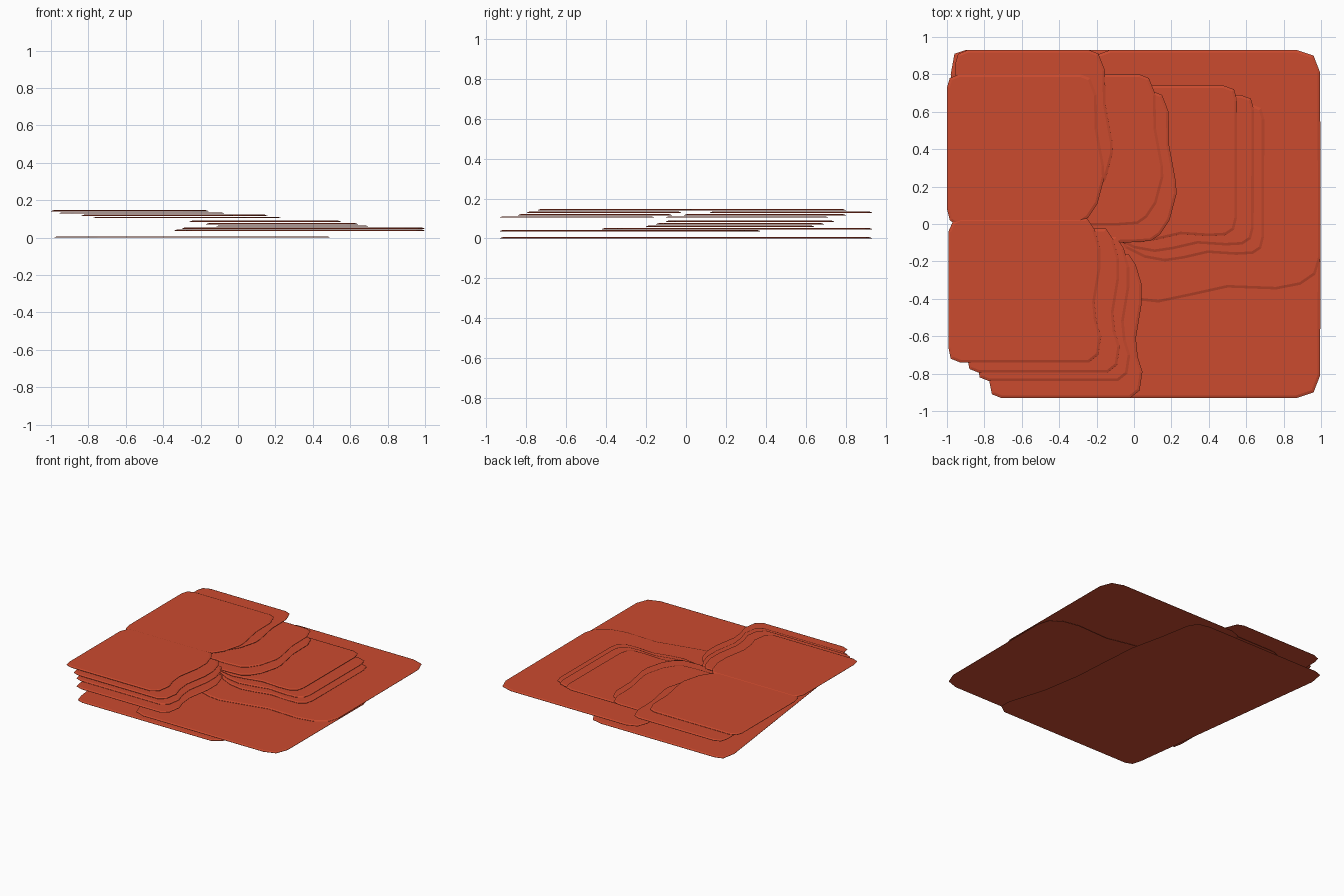
import bpy, bmesh

THICK, RIM = 0.007, 0.014

paint = bpy.data.materials.new("burnt orange")
paint.diffuse_color = (0.60, 0.070, 0.028, 1)


def sheet(name, outline, z, dx=0.0, dy=0.0, flip=None):
    """Thin plate with a soft sloping rim; flip=c mirrors y to c - y."""
    pts = [(x + dx, y + dy) for x, y in outline]
    if flip is not None:
        pts = [(x, flip - y) for x, y in pts]
    bm = bmesh.new()
    base = bm.faces.new([bm.verts.new((x, y, z)) for x, y in pts])
    base.normal_update()
    if base.normal.z > 0:
        base.normal_flip()
    low = list(base.verts)
    # raise a short wall, then an inset top at full thickness
    ret = bmesh.ops.extrude_face_region(bm, geom=[base], use_keep_orig=True)
    top = [g for g in ret["geom"] if isinstance(g, bmesh.types.BMFace)][0]
    for v in top.verts:
        v.co.z = z + THICK * 0.3
    bmesh.ops.recalc_face_normals(bm, faces=bm.faces[:])
    bmesh.ops.inset_region(bm, faces=[top], thickness=RIM, use_even_offset=True)
    for v in top.verts:
        v.co.z = z + THICK
    bmesh.ops.recalc_face_normals(bm, faces=bm.faces[:])
    me = bpy.data.meshes.new(name)
    bm.to_mesh(me)
    bm.free()
    me.materials.append(paint)
    ob = bpy.data.objects.new(name, me)
    bpy.context.collection.objects.link(ob)
    return ob


# slanted base sheet
base = [(-0.90, 0.93), (0.08, 0.93), (0.17, 0.91), (0.21, 0.84), (0.25, 0.62),
        (0.31, 0.35), (0.33, 0.1), (0.35, -0.2), (0.40, -0.5), (0.49, -0.80),
        (0.49, -0.88), (0.42, -0.93), (-0.70, -0.93), (-0.75, -0.91),
        (-0.77, -0.84), (-0.98, 0.80), (-0.96, 0.91)]
sheet("base_sheet", base, 0.0)

# two large sheets, one the mirror of the other
large = [(-0.13, 0.93), (0.87, 0.93), (0.96, 0.90), (0.995, 0.81), (0.998, -0.18),
         (0.97, -0.27), (0.89, -0.325), (0.76, -0.35), (0.5, -0.34), (0.32, -0.38),
         (0.13, -0.42), (0.04, -0.41), (-0.12, -0.36), (-0.24, -0.27), (-0.30, -0.12),
         (-0.29, 0.1), (-0.23, 0.4), (-0.24, 0.82), (-0.21, 0.90)]
sheet("large_front_sheet", [(x - 0.04 if x < 0 else x, min(y, 0.93) + (0.05 if y < 0 else 0))
                            for x, y in large], 0.036, flip=0.0)
sheet("large_back_sheet", large, 0.046)

# fan of three sheets at the right
right = [(-0.18, 0.74), (0.48, 0.74), (0.535, 0.72), (0.552, 0.66), (0.55, 0.03),
         (0.535, -0.03), (0.49, -0.06), (0.40, -0.065), (0.25, -0.055), (0.12, -0.085),
         (0.02, -0.10), (-0.09, -0.08), (-0.19, -0.03), (-0.25, 0.06), (-0.26, 0.2),
         (-0.22, 0.42), (-0.23, 0.66), (-0.22, 0.72)]
for i, (dx, dy, z) in enumerate([(0.145, -0.10, 0.058), (0.09, -0.05, 0.070), (0, 0, 0.083)]):
    sheet(f"right_sheet_{i + 1}", right, z, dx, dy)

# back-left fan
back = [(-0.89, 0.93), (-0.24, 0.93), (-0.19, 0.91), (-0.155, 0.82), (-0.152, 0.64),
        (-0.115, 0.44), (-0.113, 0.38), (-0.15, 0.24), (-0.20, 0.165), (-0.25, 0.13),
        (-0.36, 0.122), (-0.90, 0.12), (-0.94, 0.15), (-0.955, 0.21), (-0.955, 0.86),
        (-0.94, 0.91)]
for i, (dx, dy, z) in enumerate([(0.34, -0.22, 0.104), (0.27, -0.13, 0.115),
                                 (0, 0, 0.128), (-0.045, -0.13, 0.1395)]):
    sheet(f"back_left_sheet_{i + 1}", back, z, dx, dy)

# front-left fan
front = [(-0.93, 0.03), (-0.25, 0.03), (-0.21, -0.03), (-0.18, -0.13), (-0.18, -0.24),
         (-0.21, -0.42), (-0.20, -0.52), (-0.175, -0.60), (-0.19, -0.70), (-0.24, -0.74),
         (-0.93, -0.74), (-0.98, -0.72), (-0.992, -0.66), (-0.992, -0.04), (-0.97, 0.01)]
for i, (dx, dy, z) in enumerate([(0.22, -0.19, 0.104), (0.155, -0.10, 0.115),
                                 (0.10, -0.055, 0.128), (0, 0, 0.141)]):
    sheet(f"front_left_sheet_{i + 1}", front, z, dx, dy)
